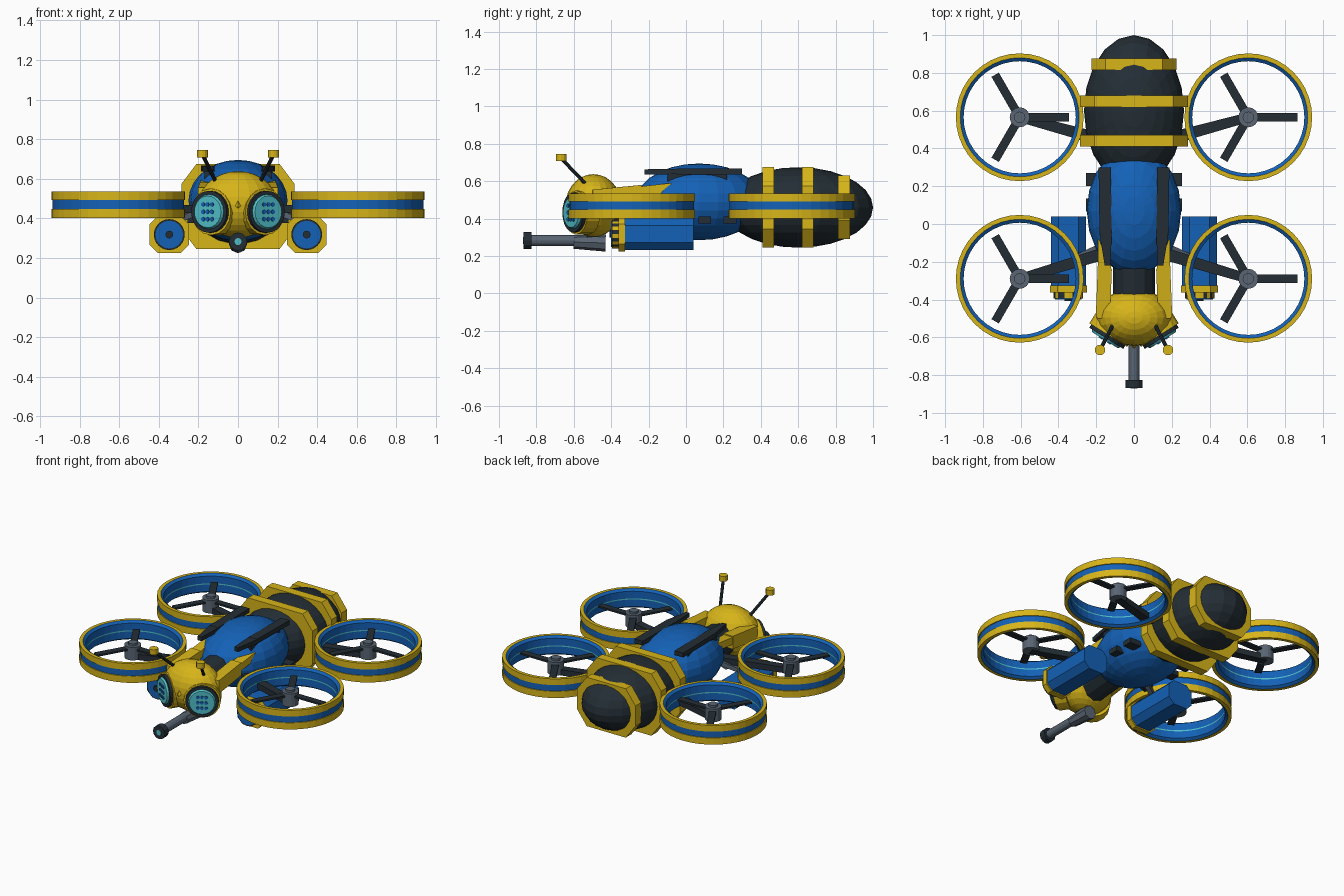
import bpy, bmesh, math
from mathutils import Vector, Matrix

cube = bpy.data.objects.get("Cube")
if cube:
    bpy.data.objects.remove(cube, do_unlink=True)


def material(name, r, g, b):
    m = bpy.data.materials.new(name)
    m.use_nodes = True
    m.diffuse_color = (r, g, b, 1)
    node = next(n for n in m.node_tree.nodes if n.type == 'BSDF_PRINCIPLED')
    node.inputs["Base Color"].default_value = (r, g, b, 1)
    return m


YELLOW = material("yellow paint", 0.68, 0.46, 0.01)
BLUE = material("blue paint", 0.007, 0.12, 0.47)
DARK = material("charcoal", 0.017, 0.027, 0.035)
GREY = material("slate grey", 0.10, 0.13, 0.17)
CYAN = material("cyan lens", 0.08, 0.52, 0.58)


def finish(name, bm, *mats):
    bmesh.ops.recalc_face_normals(bm, faces=bm.faces[:])
    me = bpy.data.meshes.new(name)
    bm.to_mesh(me)
    bm.free()
    for m in mats:
        me.materials.append(m)
    ob = bpy.data.objects.new(name, me)
    bpy.context.collection.objects.link(ob)
    return ob


def ellipsoid(name, centre, radii, mat, seg=20, rings=14):
    bm = bmesh.new()
    bmesh.ops.create_uvsphere(bm, u_segments=seg, v_segments=rings, radius=1)
    bm.transform(Matrix.Translation(centre) @ Matrix.Diagonal((*radii, 1)))
    return finish(name, bm, mat)


def rod(name, a, b, r, mat, seg=12, r2=None):
    """Cylinder or cone from a to b."""
    a, b = Vector(a), Vector(b)
    d = b - a
    bm = bmesh.new()
    bmesh.ops.create_cone(bm, cap_ends=True, segments=seg, radius1=r,
                          radius2=r if r2 is None else r2, depth=d.length)
    bm.transform(Matrix.Translation((a + b) / 2) @ d.to_track_quat('Z', 'Y').to_matrix().to_4x4())
    return finish(name, bm, mat)


def beam(name, a, b, w, h, mat, w2=None):
    """Level-sided box from a to b, w wide and h high, w2 wide at b."""
    a, b = Vector(a), Vector(b)
    side = (b - a).cross(Vector((0, 0, 1))).normalized()
    up = Vector((0, 0, h / 2))
    bm = bmesh.new()
    ends = []
    for p, width in ((a, w), (b, w2 or w)):
        s = side * width / 2
        ends.append([bm.verts.new(p + q) for q in (s + up, up - s, -s - up, s - up)])
    for i in range(4):
        j = (i + 1) % 4
        bm.faces.new((ends[0][i], ends[0][j], ends[1][j], ends[1][i]))
    bm.faces.new(ends[0])
    bm.faces.new(ends[1])
    return finish(name, bm, mat)


def octagon(name, x, z, y0, y1, w, h, cx, cz, mat):
    """Chamfered block along y, half sizes w and h, chamfers cx and cz."""
    quarter = [(w, h - cz), (w - cx, h)]
    pts = quarter + [(-a, b) for a, b in quarter[::-1]]
    pts += [(-a, -b) for a, b in pts]
    bm = bmesh.new()
    f = bm.faces.new([bm.verts.new((x + a, y0, z + b)) for a, b in pts])
    ext = bmesh.ops.extrude_face_region(bm, geom=[f])
    new = [v for v in ext["geom"] if isinstance(v, bmesh.types.BMVert)]
    bmesh.ops.translate(bm, verts=new, vec=(0, y1 - y0, 0))
    if not any(len(g.verts) == 8 and abs(g.calc_center_median().y - y0) < 1e-5 for g in bm.faces):
        bm.faces.new([v for v in bm.verts if v not in new])
    return finish(name, bm, mat)


def duct(name, x, y, seg=40):
    """Rotor guard: closed profile turned about z, one colour per strip."""
    prof = [(.338, .402), (.338, .448), (.332, .448), (.332, .492), (.338, .492),
            (.338, .535), (.315, .535), (.297, .522), (.297, .472), (.297, .464),
            (.297, .415), (.315, .402)]
    colour = [0, 0, 1, 0, 0, 0, 1, 1, 2, 1, 1, 0]
    bm = bmesh.new()
    loops = []
    for k in range(seg):
        t = 2 * math.pi * k / seg
        loops.append([bm.verts.new((x + r * math.cos(t), y + r * math.sin(t), z)) for r, z in prof])
    for k in range(seg):
        a, b = loops[k], loops[(k + 1) % seg]
        for i in range(len(prof)):
            j = (i + 1) % len(prof)
            bm.faces.new((a[i], b[i], b[j], a[j])).material_index = colour[i]
    return finish(name, bm, YELLOW, BLUE, CYAN)


# Body
ellipsoid("abdomen", (0, .60, .46), (.265, .40, .215), DARK)
ellipsoid("thorax", (0, .07, .49), (.25, .34, .205), BLUE)
ellipsoid("head", (0, -.495, .47), (.20, .15, .168), YELLOW)
rod("neck", (0, -.42, .45), (0, -.2, .47), .11, DARK)
for i, (y, w, h) in enumerate(((.44, .285, .215), (.65, .285, .215), (.845, .225, .17))):
    octagon(f"abdomen_band_{i + 1}", 0, .46, y - .031, y + .031, w, h, .075, .10, YELLOW)

# Nose gun
rod("gun_body", (0, -.43, .27), (0, -.60, .275), .046, GREY, 8, .036)
rod("gun_barrel", (0, -.58, .283), (0, -.84, .283), .029, GREY)
rod("gun_muzzle", (0, -.825, .283), (0, -.868, .283), .046, DARK)
rod("gun_lens", (0, -.86, .283), (0, -.872, .283), .018, CYAN)
beam("gun_mount", (0, -.47, .31), (0, -.53, .31), .06, .06, DARK)
rod("brow", (0, -.60, .50), (0, -.655, .455), .035, YELLOW, 4, .008)

for s, side in ((1, "left"), (-1, "right")):
    # Eye: housing, rim, lens and a grid of facets
    turn = math.radians(32)
    out = Vector((s * math.sin(turn), -math.cos(turn), 0))
    across = Vector((s * math.cos(turn), math.sin(turn), 0))
    eye = Vector((s * .147, -.605, .433))
    rod(f"{side}_eye_housing", eye - out * .10, eye - out * .02, .118, YELLOW, 16)
    rod(f"{side}_eye_rim", eye - out * .03, eye, .106, DARK, 20)
    rod(f"{side}_eye_lens", eye - out * .01, eye + out * .012, .094, CYAN, 20, .08)
    for col in (-1, 0, 1):
        for row in (-1, 0, 1):
            p = eye + across * col * .026 + Vector((0, 0, row * .037))
            rod(f"{side}_eye_facet", p, p + out * .017, .011, BLUE, 8)

    # Antenna
    rod(f"{side}_antenna", (s * .115, -.54, .59), (s * .178, -.665, .72), .010, DARK, 8)
    rod(f"{side}_antenna_tip", (s * .18, -.667, .708), (s * .18, -.667, .745), .028, YELLOW)

    # Shoulder fairing and folded wing case
    beam(f"{side}_shoulder", (s * .155, -.24, .535), (s * .165, -.50, .51), .075, .09, YELLOW)
    beam(f"{side}_shoulder_tip", (s * .165, -.08, .565), (s * .155, -.26, .545), .05, .05, YELLOW, .075)
    beam(f"{side}_wing_case", (s * .155, .30, .652), (s * .15, -.05, .652), .065, .03, DARK)
    beam(f"{side}_wing_case_tip", (s * .15, -.05, .652), (s * .14, -.22, .65), .065, .028, DARK, .03)
    beam(f"{side}_wing_hinge", (s * .15, .22, .61), (s * .15, -.1, .61), .04, .07, DARK)

    # Engine pod with collar, ribbed intake and fan
    px, pz = s * .347, .318
    octagon(f"{side}_pod", px, pz, -.335, .04, .093, .085, .04, .04, BLUE)
    octagon(f"{side}_pod_collar", px, pz, -.362, -.325, .099, .093, .04, .04, YELLOW)
    intake = rod(f"{side}_pod_intake", (px, -.36, pz), (px, -.395, pz), .078, YELLOW, 24)
    intake.data.materials.append(DARK)
    for f in intake.data.polygons:
        f.material_index = f.index % 2 if len(f.vertices) == 4 else 1
    rod(f"{side}_pod_fan", (px, -.39, pz), (px, -.40, pz), .070, BLUE, 16)
    rod(f"{side}_pod_spinner", (px, -.40, pz), (px, -.408, pz), .02, DARK, 8)
    beam(f"{side}_pod_strut", (s * .31, -.18, .39), (s * .16, -.11, .45), .03, .03, GREY)

    # Stub feet under the thorax
    for y in (.10, .235):
        beam(f"{side}_foot", (s * .17, y, .393), (s * .255, y, .393), .068, .035, DARK)

    # Rotors and their arms
    for place, y, root in (("rear", .565, (s * .22, .46, .44)), ("front", -.29, (s * .17, -.16, .45))):
        name, x = f"{side}_{place}", s * .605
        duct(f"{name}_duct", x, y)
        rod(f"{name}_hub", (x, y, .425), (x, y, .515), .053, GREY, 16)
        rod(f"{name}_hub_cap", (x, y, .51), (x, y, .53), .03, GREY, 12)
        beam(f"{name}_arm", (x, y, .44), root, .05, .04, DARK, .065)
        for k in range(3):
            t = math.radians(120 * k)
            d = Vector((math.cos(t), math.sin(t), 0))
            hub = Vector((x, y, .492))
            beam(f"{name}_blade", hub + d * .04, hub + d * .26, .045, .012, DARK)
